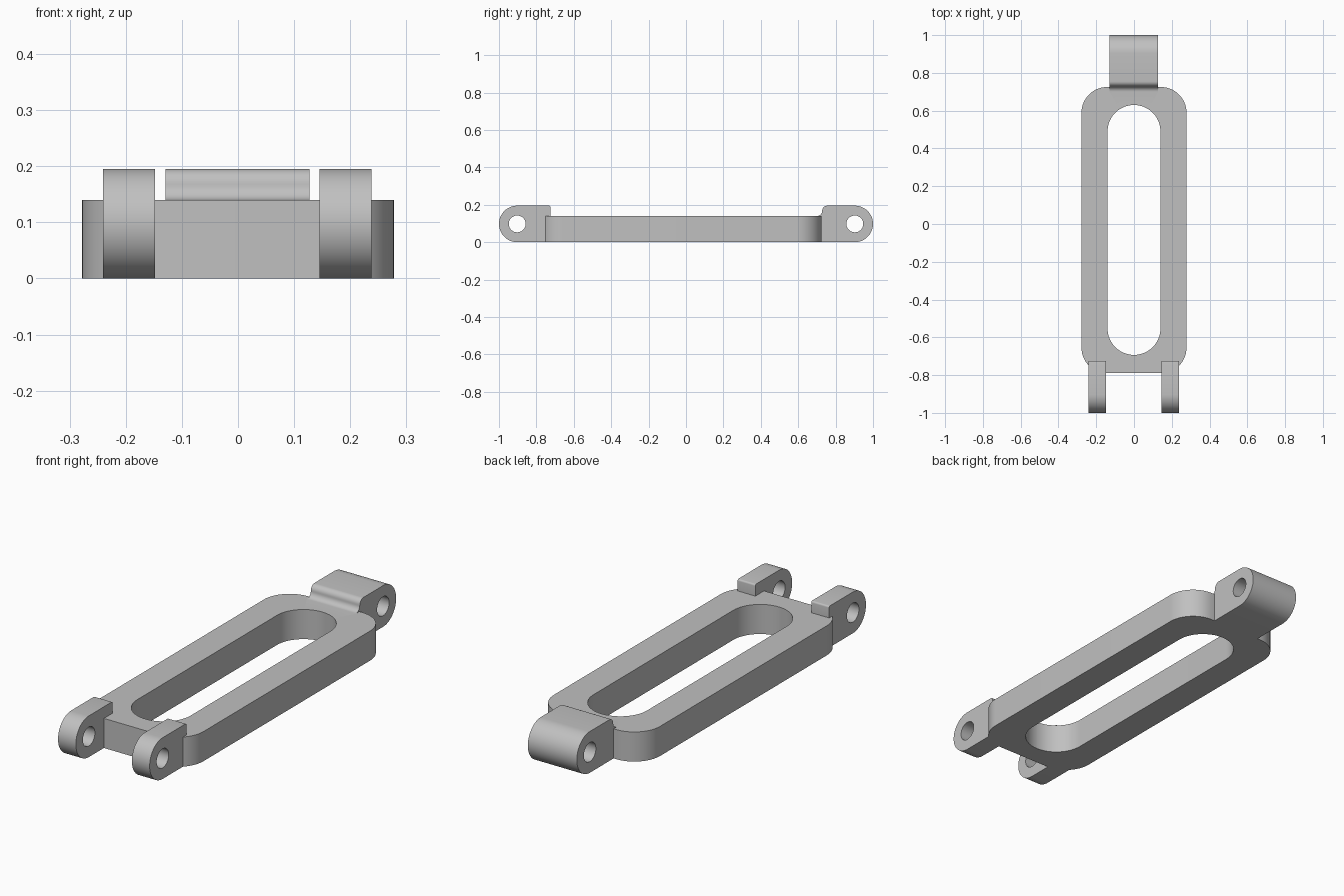
import bpy
import bmesh
from math import cos, sin, pi, radians

cube = bpy.data.objects.get("Cube")
if cube:
    bpy.data.objects.remove(cube, do_unlink=True)

grey = bpy.data.materials.new("plain grey")
grey.use_nodes = True
colour = (0.53, 0.53, 0.53, 1)
grey.diffuse_color = colour
grey.node_tree.nodes["Principled BSDF"].inputs["Base Color"].default_value = colour


def arc(cu, cv, r, start, end, steps=16):
    """Points on an arc, angles in degrees."""
    angles = [radians(start + (end - start) * i / steps) for i in range(steps + 1)]
    return [(cu + r * cos(a), cv + r * sin(a)) for a in angles]


def rounded_rect(half_width, low, high, r):
    w = half_width - r
    corners = [(w, high - r), (-w, high - r), (-w, low + r), (w, low + r)]
    return [p for i, (u, v) in enumerate(corners)
            for p in arc(u, v, r, 90 * i, 90 * i + 90)]


def prism(name, loops, start, end, place):
    """Fill an outline with its holes, then extrude it from start to end."""
    bm = bmesh.new()
    for loop in loops:
        verts = [bm.verts.new(place(u, v, start)) for u, v in loop]
        for a, b in zip(verts, verts[1:] + verts[:1]):
            bm.edges.new((a, b))
    filled = bmesh.ops.triangle_fill(bm, edges=bm.edges[:], use_beauty=True)
    faces = [f for f in filled["geom"] if isinstance(f, bmesh.types.BMFace)]
    extruded = bmesh.ops.extrude_face_region(bm, geom=faces, use_keep_orig=True)
    moved = [g for g in extruded["geom"] if isinstance(g, bmesh.types.BMVert)]
    bmesh.ops.translate(bm, verts=moved, vec=place(0, 0, end - start))
    bmesh.ops.recalc_face_normals(bm, faces=bm.faces[:])
    mesh = bpy.data.meshes.new(name)
    bm.to_mesh(mesh)
    bm.free()
    mesh.materials.append(grey)
    obj = bpy.data.objects.new(name, mesh)
    bpy.context.collection.objects.link(obj)
    return obj


def flat(u, v, w):
    return (u, v, w)


def sideways(u, v, w):
    return (w, u, v)


# Slotted frame
HEIGHT, LUG_TOP = 0.14, 0.195
frame = prism("link_frame",
              [rounded_rect(0.278, -0.79, 0.725, 0.135),
               rounded_rect(0.14, -0.693, 0.63, 0.1399)],
              0, HEIGHT, flat)

# Lugs with round ends and pin holes
R = LUG_TOP / 2
PIN = 1 - R
front_profile = (arc(-PIN, R, R, 270, 90, 32)
                 + arc(-0.733, LUG_TOP - 0.008, 0.008, 90, 0, 4)
                 + [(-0.725, 0)])
step = (LUG_TOP - HEIGHT) / 2
back_profile = (arc(PIN, R, R, -90, 90, 32)
                + arc(0.728 + step, LUG_TOP - step, step, 90, 180, 8)
                + arc(0.728 - step, HEIGHT + step, step, 0, -90, 8)[1:]
                + [(0.728 - step, 0)])


def pin_hole(y):
    return arc(y, R, 0.045, 0, 360, 40)[:-1]


lugs = [prism("front_lug_" + side, [front_profile, pin_hole(-PIN)], x, x + 0.093, sideways)
        for side, x in (("right", -0.241), ("left", 0.145))]
lugs.append(prism("back_lug", [back_profile, pin_hole(PIN)], -0.129, 0.127, sideways))

# Join the lugs to the frame as one solid
bpy.ops.object.select_all(action="DESELECT")
frame.select_set(True)
bpy.context.view_layer.objects.active = frame
for lug in lugs:
    union = frame.modifiers.new("join " + lug.name, "BOOLEAN")
    union.operation = "UNION"
    union.solver = "EXACT"
    union.object = lug
    bpy.ops.object.modifier_apply(modifier=union.name)
    bpy.data.objects.remove(lug, do_unlink=True)
bpy.ops.object.shade_smooth_by_angle(angle=radians(30))
